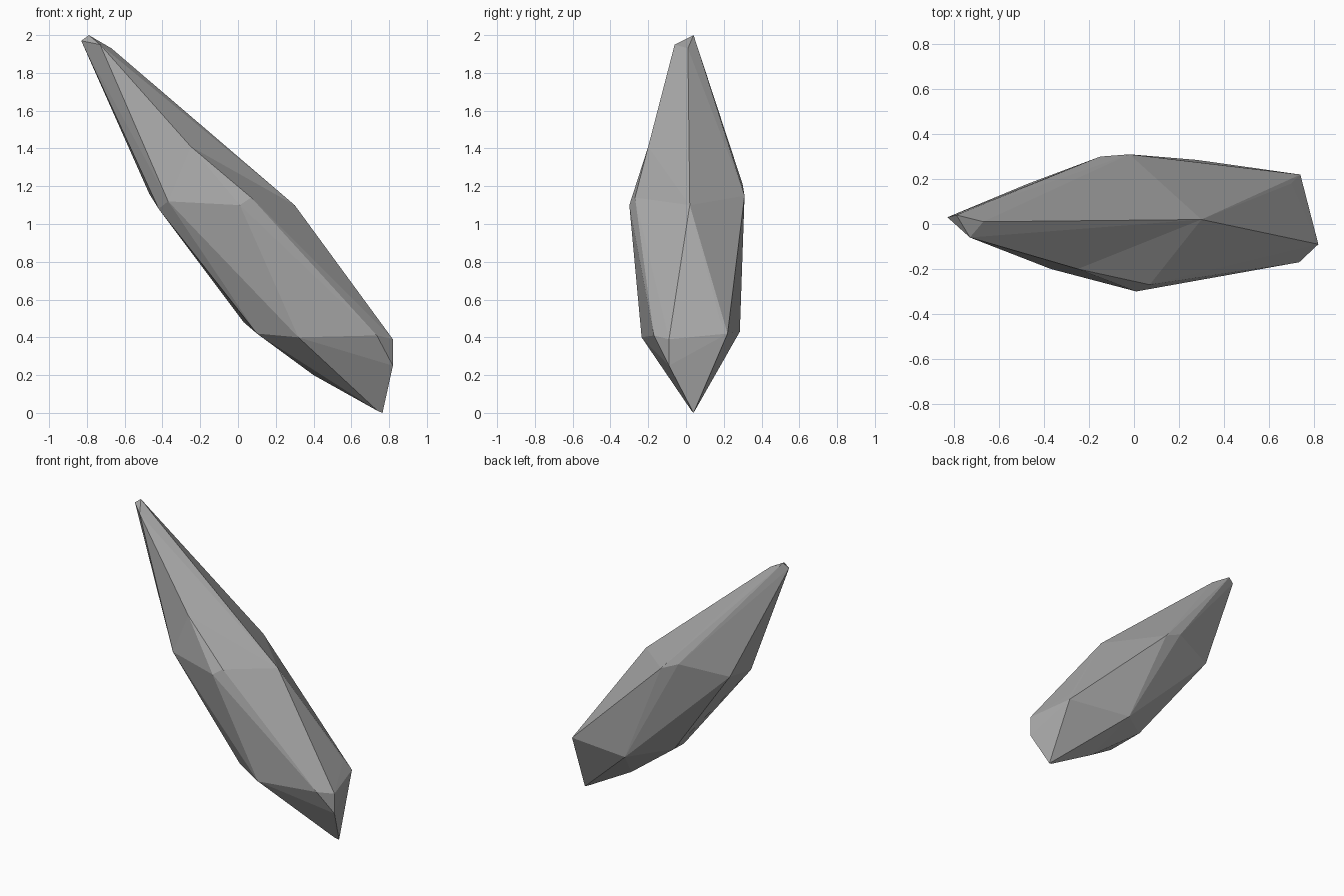
import bpy
import bmesh
from mathutils import Vector

default = bpy.data.objects.get("Cube")
if default:
    bpy.data.objects.remove(default, do_unlink=True)

# Stone colour
stone = bpy.data.materials.new("stone_grey")
stone.use_nodes = True
grey = (0.4, 0.4, 0.4, 1)
stone.diffuse_color = grey
stone.node_tree.nodes["Principled BSDF"].inputs["Base Color"].default_value = grey

# Corner rings of the shard, from the tip down to the foot
tip = [(-.79, .04, 2), (-.83, .03, 1.97), (-.73, -.06, 1.95), (-.67, .01, 1.93)]
shoulder = [(.3, .02, 1.1), (-.02, .31, 1.15), (-.15, .3, 1.21), (-.47, .18, 1.16),
            (-.42, -.13, 1.08), (-.37, -.2, 1.12), (.01, -.3, 1.1), (.07, -.27, 1.14)]
waist = [(.82, -.09, .39), (.74, .22, .42), (.7, .18, .49), (.28, .285, .43),
         (.03, .09, .48), (.1, -.12, .42), (.32, -.235, .4), (.735, -.17, .41)]
foot = [(.82, -.09, .25), (.4, .04, .2), (.765, .04, 0), (.74, .03, .01)]
dent = Vector((-.25, -.2, 1.41))        # slightly hollow corner on the front
push = Vector((.01, -.04, .02))         # lifts it clear while the skin is wrapped

# Wrap a faceted skin round the corners, then sink the hollow corner
bm = bmesh.new()
for p in tip + shoulder + waist + foot:
    bm.verts.new(p)
hollow = bm.verts.new(dent + push)
result = bmesh.ops.convex_hull(bm, input=bm.verts)
if hollow.is_valid:
    hollow.co = dent
loose = [v for v in bm.verts if not v.link_faces]
bmesh.ops.delete(bm, geom=loose, context="VERTS")
bmesh.ops.recalc_face_normals(bm, faces=bm.faces)

mesh = bpy.data.meshes.new("rock_shard")
bm.to_mesh(mesh)
bm.free()
mesh.materials.append(stone)
shard = bpy.data.objects.new("rock_shard", mesh)
bpy.context.collection.objects.link(shard)
